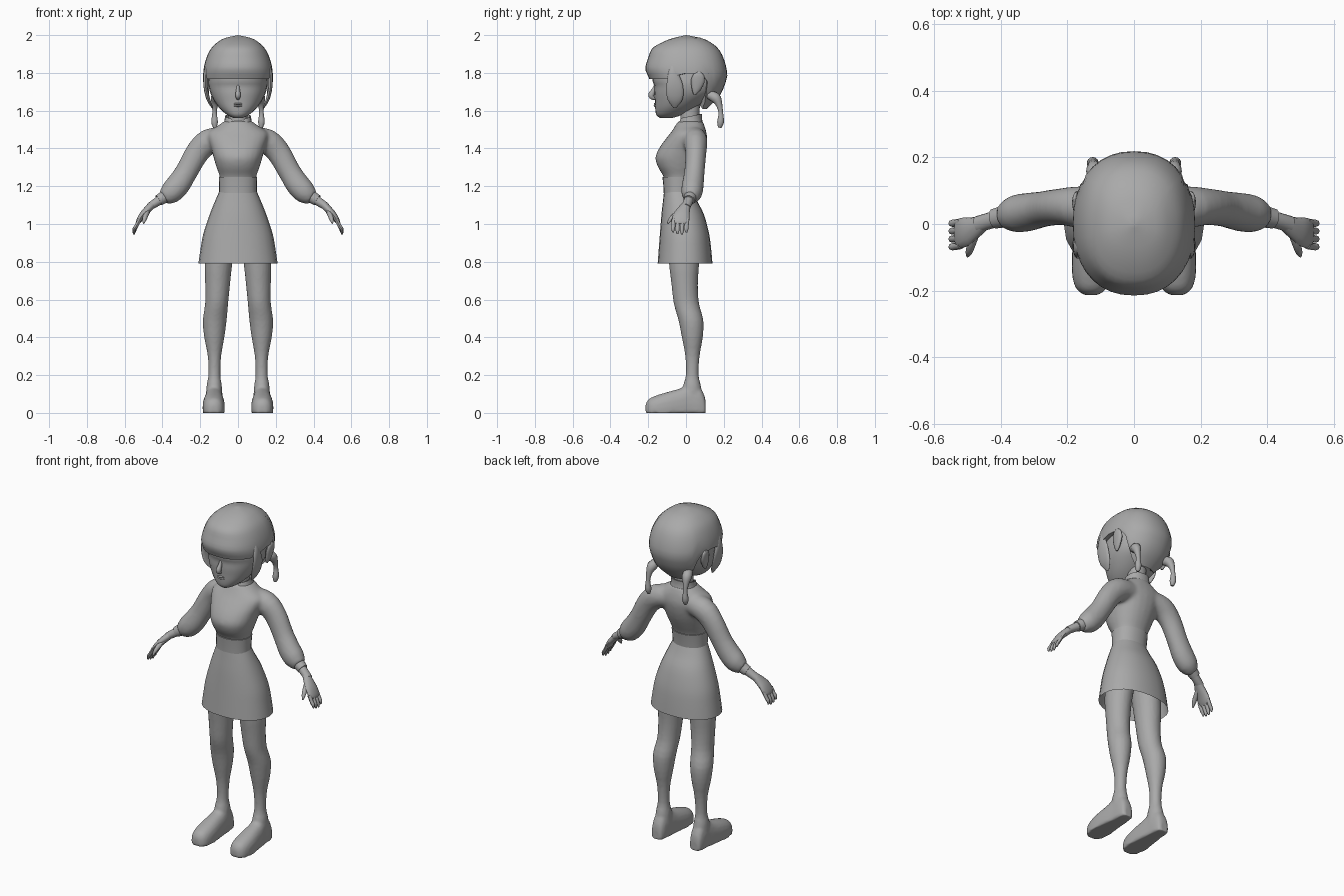
import bpy, bmesh, math
from mathutils import Vector

grey = bpy.data.materials.new("grey")
grey.diffuse_color = (.4, .4, .4, 1)

def spline(rows, k):
    # smooth in-between rows through the given ones
    out = []
    for i in range(len(rows) - 1):
        p0, p1 = rows[max(i - 1, 0)], rows[i]
        p2, p3 = rows[i + 1], rows[min(i + 2, len(rows) - 1)]
        for j in range(k):
            t = j / k
            out.append(tuple(0.5 * (2*b + (c - a)*t + (2*a - 5*b + 4*c - d)*t*t + (3*b - a - 3*c + d)*t**3)
                             for a, b, c, d in zip(p0, p1, p2, p3)))
    return out + [rows[-1]]

def lobe(a, p):
    c, s = math.cos(a), math.sin(a)
    return (math.copysign(abs(c) ** (2 / p), c), math.copysign(abs(s) ** (2 / p), s))

def skin(name, rings, caps=(True, True), mirror=False, thick=0, angle=45):
    bm = bmesh.new()
    vs = [[bm.verts.new(p) for p in r] for r in rings]
    n = len(vs[0])
    for a, b in zip(vs, vs[1:]):
        for i in range(n):
            bm.faces.new((a[i], a[(i + 1) % n], b[(i + 1) % n], b[i]))
    if caps[0]:
        bm.faces.new(vs[0][::-1])
    if caps[1]:
        bm.faces.new(vs[-1])
    bmesh.ops.remove_doubles(bm, verts=bm.verts, dist=1e-5)
    bmesh.ops.recalc_face_normals(bm, faces=bm.faces)
    me = bpy.data.meshes.new(name)
    bm.to_mesh(me)
    bm.free()
    me.materials.append(grey)
    ob = bpy.data.objects.new(name, me)
    bpy.context.collection.objects.link(ob)
    select(ob)
    bpy.ops.object.shade_smooth_by_angle(angle=math.radians(angle))
    if thick:
        m = ob.modifiers.new("thickness", 'SOLIDIFY')
        m.thickness, m.offset = thick, -1
        ob.modifiers.new("crisp_rim", 'EDGE_SPLIT').split_angle = math.radians(50)
    if mirror:
        ob.modifiers.new("mirror", 'MIRROR')
    return ob

def select(*obs):
    bpy.ops.object.select_all(action='DESELECT')
    for ob in obs:
        ob.select_set(True)
    bpy.context.view_layer.objects.active = obs[0]

def blend(*obs, voxel=.01, smooth=6):
    # fuse overlapping parts into one smooth skin
    select(*obs)
    bpy.ops.object.convert(target='MESH')
    bpy.ops.object.join()
    m = obs[0].modifiers.new("fuse", 'REMESH')
    m.mode, m.voxel_size, m.use_smooth_shade = 'VOXEL', voxel, True
    s = obs[0].modifiers.new("soften", 'SMOOTH')
    s.factor, s.iterations = .5, smooth

def loft(name, rows, k=3, n=24, p=2.2, axis='Z', edit=None, **kw):
    # row: level, low and high extent on the two other axes
    rings = []
    for h, u0, u1, v0, v1 in spline(rows, k):
        r = []
        for i in range(n):
            c, s = lobe(2 * math.pi * i / n, p)
            u, v = (u0 + u1) / 2 + c * (u1 - u0) / 2, (v0 + v1) / 2 + s * (v1 - v0) / 2
            q = Vector((u, v, h) if axis == 'Z' else (u, h, v))
            r.append(edit(q) if edit else q)
        rings.append(r)
    return skin(name, rings, **kw)

def body(name, rows, **kw):
    # row: z, half width, front y, back y
    return loft(name, [(z, -w, w, f, b) for z, w, f, b in rows], **kw)

def tube(name, rows, k=3, n=14, mirror=True, **kw):
    # row: x, y, z, radius along y, other radius
    pts = spline(rows, k)
    rings = []
    for i, q in enumerate(pts):
        a, b = Vector(pts[max(i - 1, 0)][:3]), Vector(pts[min(i + 1, len(pts) - 1)][:3])
        d = (b - a).normalized()
        u = Vector((0, 1, 0))
        u = (u - d * u.dot(d)).normalized()
        w = d.cross(u)
        rings.append([Vector(q[:3]) + u * q[3] * math.cos(t) + w * q[4] * math.sin(t)
                      for t in (2 * math.pi * j / n for j in range(n))])
    return skin(name, rings, mirror=mirror, **kw)

# head and face
body("head", [(1.562, .025, -.14, -.07), (1.578, .058, -.157, -.02), (1.61, .095, -.163, .04),
              (1.65, .125, -.165, .10), (1.69, .145, -.168, .15), (1.73, .155, -.168, .17),
              (1.77, .155, -.178, .18), (1.86, .14, -.165, .165), (1.93, .09, -.09, .10)])
tube("nose", [(0, -.160, 1.74, .006, .007), (0, -.170, 1.71, .012, .010), (0, -.184, 1.684, .016, .014),
              (0, -.178, 1.670, .012, .012), (0, -.162, 1.662, .006, .006)], mirror=False)
for nm, z in (("upper_lip", 1.636), ("lower_lip", 1.626)):
    tube(nm, [(-.03, -.155, z, .002, .002), (0, -.164, z, .007, .006), (.03, -.155, z, .002, .002)],
         n=8, mirror=False)
tube("ear", [(.160, .045, 1.685, .006, .006), (.164, .052, 1.71, .022, .012), (.169, .062, 1.755, .036, .015),
             (.175, .068, 1.79, .028, .011), (.176, .07, 1.805, .008, .005)])

# hair cap: rows run from the crown to an edge that varies round the head
prof = spline([(2.0, 0, 0, 0), (1.985, .068, -.065, .08), (1.965, .105, -.12, .125), (1.93, .142, -.178, .17),
               (1.88, .167, -.20, .198), (1.82, .182, -.216, .215), (1.77, .181, -.195, .216),
               (1.68, .155, -.175, .18), (1.63, .115, -.17, .13), (1.60, .085, -.14, .10)], 6)

def hair_size(z):
    for a, b in zip(prof, prof[1:]):
        if a[0] >= z >= b[0]:
            t = (a[0] - z) / (a[0] - b[0])
            return [x + (y - x) * t for x, y in zip(a[1:], b[1:])]
    return prof[-1][1:]

def hair_edge(a):
    deg = abs(math.degrees(a))
    front = 1.768 + .03 * min(max((deg - 60) / 30, 0), 1)
    t = min(max((deg - 112) / 25, 0), 1)
    return front + (1.61 - front) * t * t * (3 - 2 * t)

rows, n = [], 36
for j in range(17):
    ring = []
    for i in range(n):
        a = 2 * math.pi * i / n - math.pi
        z = 2 - (2 - hair_edge(a)) * (j / 16) ** 1.6
        w, f, b = hair_size(z)
        c, s = lobe(a, 2.25)
        ring.append((w * s, f * c if c > 0 else -b * c, z))
    rows.append(ring)
skin("hair_cap", rows, caps=(False, False), thick=.025)
tube("side_lock", [(.160, -.07, 1.845, .012, .008), (.170, -.068, 1.80, .026, .012), (.172, -.06, 1.73, .044, .011),
                   (.157, -.058, 1.66, .040, .010), (.135, -.06, 1.615, .008, .004)])
tube("pigtail", [(.105, .12, 1.685, .022, .022), (.116, .156, 1.668, .028, .028), (.122, .174, 1.635, .018, .018),
                 (.124, .184, 1.59, .012, .012), (.124, .183, 1.54, .018, .018), (.122, .178, 1.51, .009, .009)])

# neck and notched collar
body("neck", [(1.47, .055, -.035, .08), (1.56, .05, -.03, .07), (1.64, .052, -.03, .075)])

def notch(q):
    q.z += (q.y - .02) * .2
    if q.y < 0:
        q.z -= max(0, 1 - abs(q.x) / .04) * .035
    return q
body("collar", [(1.515, .082, -.06, .09), (1.545, .072, -.045, .085), (1.57, .069, -.036, .085)],
     edit=notch, caps=(False, False), thick=.006)

# blouse with sleeves, waistband, skirt
blouse = body("blouse", [(1.20, .095, -.11, .035), (1.25, .097, -.118, .045), (1.30, .114, -.148, .068),
                (1.35, .129, -.162, .09), (1.40, .142, -.143, .105), (1.45, .158, -.108, .112),
                (1.485, .158, -.08, .108), (1.515, .115, -.06, .10), (1.545, .072, -.042, .088)])
sleeve = tube("sleeve", [(.07, .045, 1.455, .06, .06), (.155, .05, 1.436, .064, .068), (.215, .052, 1.378, .056, .064),
                (.272, .045, 1.278, .054, .060), (.318, .036, 1.207, .058, .064), (.358, .030, 1.165, .056, .060),
                (.395, .022, 1.14, .038, .040)], n=18)
blend(blouse, sleeve)
body("waistband", [(1.165, .10, -.118, .038), (1.205, .10, -.12, .042), (1.25, .102, -.125, .05)], k=1)
body("skirt", [(1.175, .098, -.116, .036), (1.12, .122, -.122, .06), (1.05, .150, -.130, .095),
               (.95, .183, -.138, .122), (.87, .198, -.144, .133), (.79, .21, -.15, .14)],
     caps=(True, False))

# cuffs, wrists and hands
tube("cuff", [(.375, .026, 1.153, .035, .035), (.42, .016, 1.125, .030, .030)], k=1, n=18)
tube("wrist", [(.39, .022, 1.143, .026, .026), (.44, .008, 1.11, .025, .023), (.47, -.002, 1.09, .026, .02)])
tube("palm", [(.455, .002, 1.10, .024, .02), (.48, -.012, 1.075, .034, .02), (.507, -.024, 1.045, .044, .018),
              (.528, -.029, 1.012, .044, .013), (.533, -.03, 1.0, .034, .008)])
for i, drop in enumerate((.01, 0, .003, .012)):
    y = .006 - i * .0235
    tube("finger_%d" % (i + 1), [(.520, y, 1.025, .011, .011), (.538, y - .003, .99, .011, .010),
                                 (.549, y - .004, .962 + drop, .010, .009),
                                 (.551, y - .004, .944 + drop, .004, .004)], n=8)
tube("thumb", [(.475, -.02, 1.075, .014, .014), (.487, -.055, 1.05, .014, .014),
               (.495, -.082, 1.025, .011, .011), (.50, -.097, 1.003, .004, .004)], n=8)

# legs fused with shoes
leg = loft("legs", [(1.02, .0, .14, -.095, .075), (.90, .012, .165, -.095, .08), (.79, .03, .176, -.09, .07),
             (.68, .042, .174, -.077, .063), (.58, .052, .174, -.065, .069), (.49, .06, .186, -.04, .092),
             (.40, .072, .179, -.022, .089), (.30, .089, .160, -.004, .072), (.20, .093, .157, -.001, .067),
             (.14, .085, .167, -.017, .08), (.06, .08, .17, -.03, .09)], n=20, p=2, mirror=True)

def on_ground(q):
    q.z = max(q.z, -.001)
    return q
shoe = loft("shoe", [(.104, .105, .15, -.02, .05), (.098, .095, .16, -.04, .09), (.07, .085, .168, -.05, .14),
              (.02, .08, .173, -.05, .152), (-.03, .075, .18, -.05, .13), (-.10, .07, .187, -.05, .110),
              (-.16, .072, .185, -.05, .091), (-.197, .085, .172, -.04, .073), (-.214, .11, .148, -.02, .045)],
     n=20, p=2.4, axis='Y', edit=on_ground, mirror=True)
blend(leg, shoe, voxel=.008, smooth=3)
